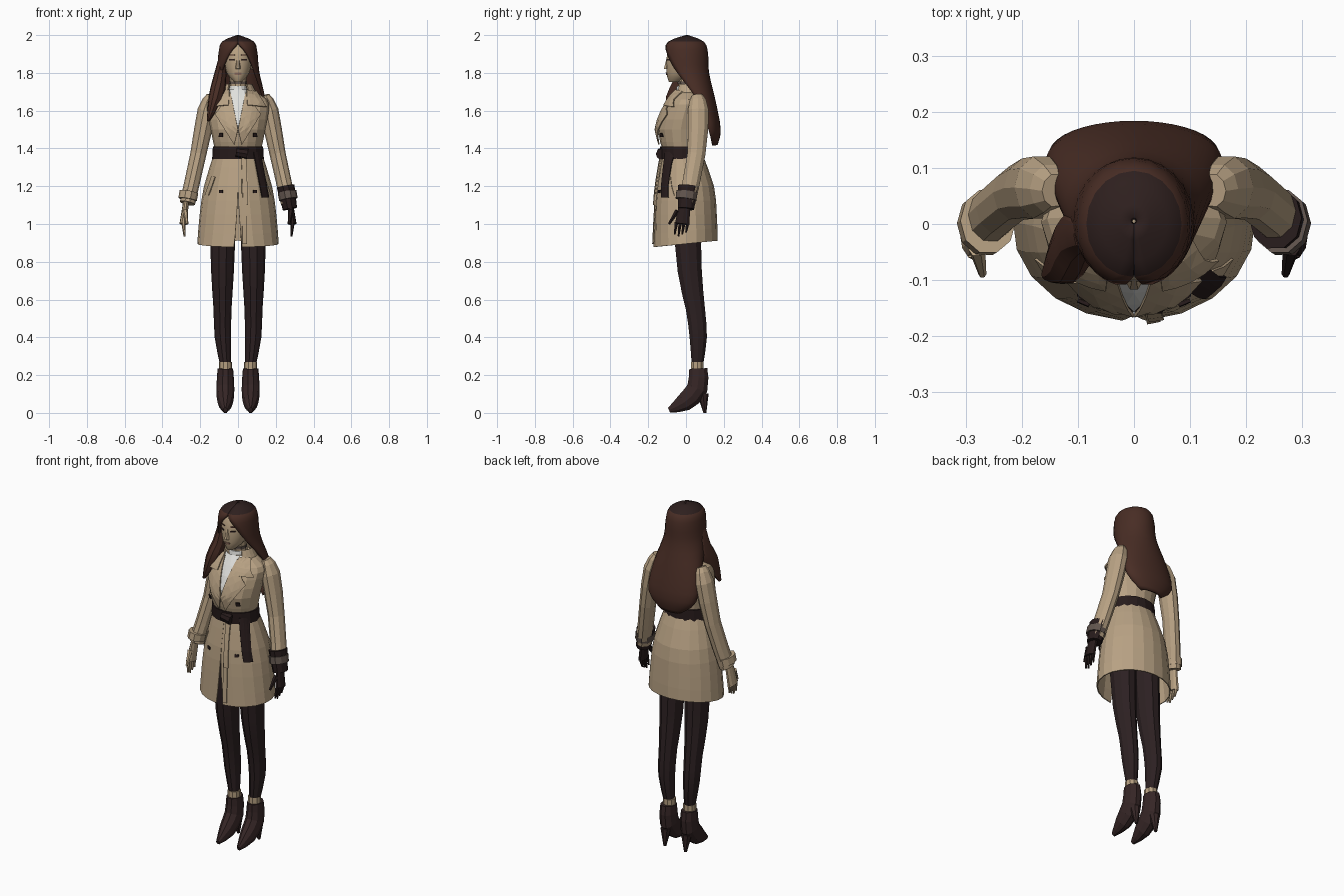
import bpy, bmesh, math
from mathutils import Vector
from mathutils.bvhtree import BVHTree

default_cube = bpy.data.objects.get("Cube")
if default_cube:
    bpy.data.objects.remove(default_cube, do_unlink=True)


def material(name, red, green, blue):
    mat = bpy.data.materials.new(name)
    mat.use_nodes = True
    mat.diffuse_color = (red, green, blue, 1)
    shader = next(node for node in mat.node_tree.nodes if node.type == 'BSDF_PRINCIPLED')
    shader.inputs["Base Color"].default_value = mat.diffuse_color
    return mat


COAT = material("coat tan", .48, .36, .23)
SKIN = material("skin", .47, .35, .22)
HAIR = material("hair brown", .065, .026, .018)
CROWN = material("hair crown dark", .027, .014, .013)
LEGGING = material("legging dark", .026, .015, .016)
BOOT = material("boot brown", .036, .019, .019)
LEATHER = material("leather black", .02, .011, .011)
SHIRT = material("shirt white", .75, .75, .72)
STRAP = material("strap grey", .12, .09, .075)
LIPS = material("lips", .3, .17, .12)

# Landmark heights
HEM, WRIST, WAIST, SHOULDER, COLLAR = .895, 1.1, 1.38, 1.66, 1.71
SIDES = {"left": 1, "right": -1}


def finish(name, bm, mat, thickness=0, smooth=False):
    bmesh.ops.recalc_face_normals(bm, faces=bm.faces)
    mesh = bpy.data.meshes.new(name)
    bm.to_mesh(mesh)
    bm.free()
    mesh.materials.append(mat)
    obj = bpy.data.objects.new(name, mesh)
    bpy.context.collection.objects.link(obj)
    if smooth:
        bpy.ops.object.select_all(action='DESELECT')
        obj.select_set(True)
        bpy.context.view_layer.objects.active = obj
        bpy.ops.object.shade_smooth_by_angle()
    if thickness:
        solidify = obj.modifiers.new("thickness", 'SOLIDIFY')
        solidify.thickness = thickness
        solidify.offset = 0
    return obj


def resample(rows, steps):
    """Smooth curve through the rows, with the given steps between neighbours."""
    rows = [Vector(row) for row in rows]
    padded = [rows[0], *rows, rows[-1]]
    result = []
    for a, b, c, d in zip(padded, padded[1:], padded[2:], padded[3:]):
        for step in range(steps):
            t = step / steps
            bend = a * 2 - b * 5 + c * 4 - d
            twist = b * 3 - a - c * 3 + d
            result.append(b + ((c - a) * t + bend * t ** 2 + twist * t ** 3) / 2)
    return result + [rows[-1]]


def bridge(name, mat, rings, opened=False, **finishing):
    """Join rings of points with faces; closed rings also get end caps."""
    bm = bmesh.new()
    rings = [[bm.verts.new(point) for point in ring] for ring in rings]
    count = len(rings[0])
    for low, high in zip(rings, rings[1:]):
        for i in range(count - opened):
            j = (i + 1) % count
            bm.faces.new((low[i], low[j], high[j], high[i]))
    if not opened:
        bm.faces.new(rings[0])
        bm.faces.new(rings[-1])
    return finish(name, bm, mat, **finishing)


def shell(name, mat, rows, sides=16, steps=2, **finishing):
    """Level oval rings: height, half width, front y, back y, and a front gap if open."""
    opened = len(rows[0]) > 4
    rings = []
    for z, width, front, back, *gaps in resample(rows, steps):
        gap = max(0, *gaps, 0)
        angles = [gap + (math.tau - gap * 2) * i / sides for i in range(sides + opened)]
        middle, depth = (front + back) / 2, (front - back) / 2
        rings.append([(width * math.sin(a), middle + depth * math.cos(a), z) for a in angles])
    return bridge(name, mat, rings, opened, **finishing)


def tube(name, mat, points, flat=1, side=1, sides=10, steps=2, **finishing):
    """Rings square to a path of x, y, z, radius; flat narrows them sideways."""
    path = resample(points, steps)
    rings = []
    for i, (x, y, z, radius) in enumerate(path):
        before, after = path[max(i - 1, 0)], path[min(i + 1, len(path) - 1)]
        along = (after - before).to_3d().normalized()
        across = Vector((1, 0, 0))
        across = (across - along * along.x).normalized()
        deep = along.cross(across)
        ring = []
        for k in range(sides):
            angle = math.tau * k / sides
            spot = Vector((x, y, z)) + radius * (across * flat * math.cos(angle) + deep * math.sin(angle))
            ring.append((spot.x * side, spot.y, spot.z))
        rings.append(ring)
    return bridge(name, mat, rings, **finishing)


def drape(name, mat, target, outline, offset=.008, side=1):
    """Lay a thin panel, outlined in x and z, on the front of the target part."""
    mesh = target.data
    tree = BVHTree.FromPolygons([v.co for v in mesh.vertices], [p.vertices for p in mesh.polygons])
    bm = bmesh.new()
    bm.faces.new([bm.verts.new((side * x, -1, z)) for x, z in outline])
    bmesh.ops.triangulate(bm, faces=bm.faces)
    bmesh.ops.subdivide_edges(bm, edges=bm.edges, cuts=3, use_grid_fill=True)
    for vert in bm.verts:
        hit = tree.ray_cast(vert.co, Vector((0, 1, 0)))[0]
        if hit is None:
            hit = tree.find_nearest(Vector((vert.co.x, 0, vert.co.z)))[0]
        vert.co.y = hit.y - offset
    return finish(name, bm, mat, thickness=min(offset, .006))


def strip(x_top, z_top, x_low, z_low, half):
    return [(x_top - half, z_top), (x_top + half, z_top), (x_low + half, z_low), (x_low - half, z_low)]


# Coat body, and a skirt slit at the front whose hem drops forward
torso = shell("coat_body", COAT, [
    (WAIST, .12, -.12, .08), (1.5, .145, -.15, .095), (1.6, .163, -.12, .11),
    (SHOULDER, .155, -.085, .105), (COLLAR, .07, -.05, .075)])
skirt = shell("coat_skirt", COAT, [
    (WAIST, .122, -.12, .08, 0), (1.2, .177, -.152, .145, 0),
    (1.05, .2, -.163, .16, .03), (HEM, .213, -.17, .165, .1)], sides=20, thickness=.006)
for vert in skirt.data.vertices:
    if vert.co.z < 1:
        vert.co.z += vert.co.y / 10
shell("collar_stand", COAT, [(1.68, .1, -.06, .095, .6), (1.74, .07, -.045, .075, .7)], thickness=.01)

# Shirt, lapels, buttons and pocket flaps
drape("shirt_front", SHIRT, torso, [(-.055, COLLAR), (0, 1.51), (.055, COLLAR)], .006)
shell("shirt_neckband", SHIRT, [(1.68, .056, -.058, .06), (1.73, .043, -.048, .05)])
for label, side in SIDES.items():
    drape(label + "_lapel", COAT, torso, [(.04, 1.7), (0, 1.5), (.02, 1.42), (.12, 1.58)], .014, side)
    drape(label + "_collar", COAT, torso, [(.045, COLLAR), (.05, 1.63), (.15, 1.62), (.1, 1.7)], .02, side)
    drape(label + "_chest_button", LEATHER, torso, strip(.09, 1.48, .09, 1.46, .01), .016, side)
    drape(label + "_skirt_button", LEATHER, skirt, strip(.09, 1.18, .09, 1.165, .01), side=side)
    drape(label + "_pocket_flap", COAT, skirt, strip(.13, 1.25, .165, 1.15, .01), side=side)
drape("front_overlap", COAT, skirt, strip(.03, WAIST, .035, HEM, .012))

# Belt with knot and hanging ends
shell("belt", LEATHER, [(1.345, .137, -.134, .095), (1.41, .133, -.138, .092)])
tube("belt_knot", LEATHER, [(-.01, -.13, WAIST, .025), (.05, -.13, WAIST - .01, .03)], sides=8)
drape("belt_tail", LEATHER, skirt, strip(.1, WAIST, .145, 1.14, .018), .017)
drape("coat_tie", COAT, skirt, strip(.03, WAIST, .04, WRIST, .013), .015)

for label, side in SIDES.items():
    gloved = label == "left"
    hand = LEATHER if gloved else SKIN

    # Sleeve, with a glove cuff on one arm and a strap on both
    tube(label + "_sleeve", COAT, [
        (.14, .06, 1.68, .03), (.165, .065, 1.6, .058), (.21, .055, 1.37, .05),
        (.268, .003, WRIST + .01, .048)], flat=.85, side=side)
    if gloved:
        tube("glove_cuff", LEATHER, [(.252, .01, 1.2, .056), (.275, 0, 1.08, .045)], flat=.85)
    tube(label + "_strap", STRAP if gloved else COAT, [(.26, .005, 1.17, .059), (.267, 0, 1.13, .058)],
         flat=.85, side=side)

    # Hand, fingers and thumb
    tube(label + "_palm", hand, [(.275, -.005, WRIST + .02, .03), (.29, -.02, 1, .04)], flat=.5, side=side)
    for finger in range(4):
        y = -.05 + finger * .02
        tip = .935 + abs(finger - 1) * .01
        tube(f"{label}_finger_{finger}", hand, [(.29, y, 1.01, .011), (.283, y - .01, tip, .005)],
             side=side, sides=6)
    tube(label + "_thumb", hand, [(.28, -.045, 1.07, .015), (.27, -.09, 1, .007)], side=side, sides=6)

    # Legging, bare ankle and heeled boot
    tube(label + "_legging", LEGGING, [
        (.08, 0, WRIST, .08), (.082, .02, .75, .067), (.082, .05, .55, .053),
        (.08, .065, .4, .048), (.066, .06, .25, .031)], flat=.9, side=side, smooth=True)
    tube(label + "_ankle", SKIN, [(.066, .06, .27, .035), (.066, .06, .21, .035)], side=side)
    tube(label + "_boot", BOOT, [
        (.067, .065, .235, .05), (.067, .06, .13, .058), (.067, -.01, .055, .05),
        (.067, -.09, .015, .014)], flat=.82, side=side)
    tube(label + "_boot_heel", BOOT, [(.067, .09, .1, .03), (.067, .1, 0, .008)], side=side, sides=8)

    # Ear
    tube(label + "_ear", SKIN, [(.075, .015, 1.88, .012), (.075, .005, 1.82, .007)], side=side, sides=6)

# Head, neck and face
tube("neck", SKIN, [(0, .01, SHOULDER, .05), (0, 0, 1.8, .043)], smooth=True)
tube("choker", STRAP, [(0, 0, 1.74, .048), (0, 0, 1.755, .048)])
head = shell("head", SKIN, [
    (1.752, .02, -.09, -.03), (1.8, .06, -.103, .04), (1.9, .077, -.1, .08), (1.97, .05, -.06, .06)],
    steps=3, smooth=True)
tube("nose", SKIN, [(0, -.095, 1.88, .008), (0, -.105, 1.82, .014)], sides=6)
drape("mouth", LIPS, head, strip(0, 1.802, 0, 1.79, .018), .003)
for label, side in SIDES.items():
    drape(label + "_eye", CROWN, head, strip(.033, 1.873, .033, 1.866, .013), .003, side)
    drape(label + "_brow", HAIR, head, strip(.033, 1.898, .033, 1.892, .016), .003, side)

# Long hair: closed crown, open around the face, falling down the back
hair = shell("hair", HAIR, [
    (1.993, .005, 0, .01, 0), (1.96, .08, -.09, .09, 0), (1.9, .097, -.108, .11, .5),
    (1.8, .107, -.09, .115, 1), (1.65, .14, 0, .15, 1.4), (1.5, .145, .07, .177, 1.5),
    (1.42, .06, .12, .16, 1.5)], sides=20, steps=3, thickness=.014, smooth=True)
hair.data.materials.append(CROWN)
for face in hair.data.polygons:
    face.material_index = int(face.center.z > 1.955)

# Lock of hair falling over one shoulder
tube("shoulder_lock", HAIR, [
    (.085, -.02, 1.86, .03), (.1, -.02, 1.75, .05), (.12, -.06, SHOULDER, .05),
    (.158, -.09, 1.545, .01)], flat=.75, side=SIDES["right"], smooth=True)
